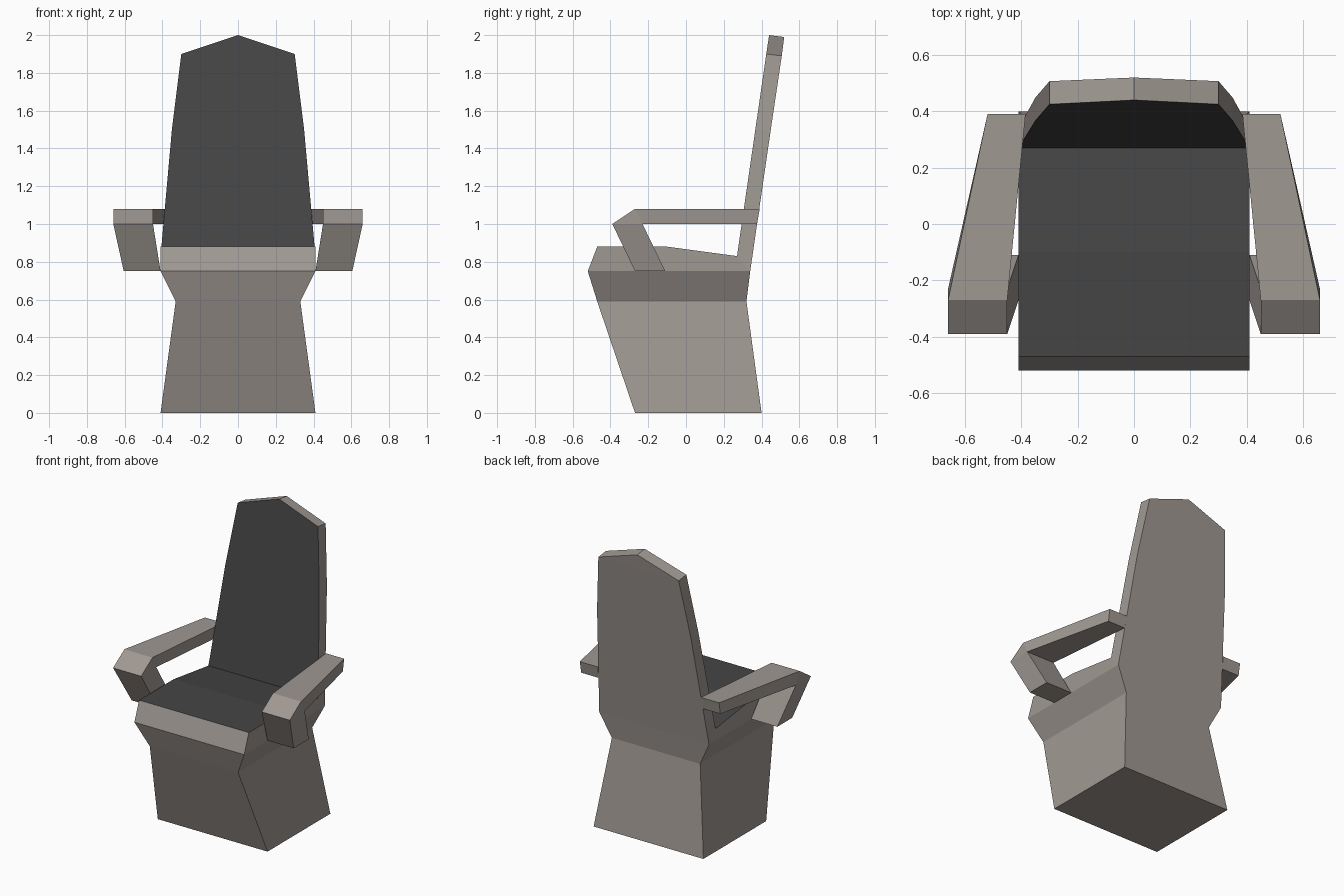
import bpy, bmesh

if "Cube" in bpy.data.objects:
    bpy.data.objects.remove(bpy.data.objects["Cube"])


def material(name, rgb):
    m = bpy.data.materials.new(name)
    m.diffuse_color = (*rgb, 1.0)
    m.use_nodes = True
    m.node_tree.nodes["Principled BSDF"].inputs["Base Color"].default_value = m.diffuse_color
    return m


STONE = material("warm grey", (0.35, 0.315, 0.29))
CUSHION = material("charcoal", (0.06, 0.06, 0.06))


def part(name, profile, sides, open_edges=(), dark_edges=(), inner=False):
    """Right half of a part, mirrored in x. The profile runs clockwise seen
    from +x as (y, z, inner x, outer x); sides lists the outer faces."""
    bm = bmesh.new()
    ins = [bm.verts.new((xi, y, z)) for y, z, xi, xo in profile]
    outs = [bm.verts.new((xo, y, z)) for y, z, xi, xo in profile]
    n = len(profile)
    for i in range(n):
        if i not in open_edges:
            j = (i + 1) % n
            f = bm.faces.new((ins[i], outs[i], outs[j], ins[j]))
            f.material_index = 1 if i in dark_edges else 0
    for side in sides:
        bm.faces.new([outs[i] for i in reversed(side)])
        if inner:
            bm.faces.new([ins[i] for i in side])
    bmesh.ops.remove_doubles(bm, verts=bm.verts[:], dist=0.0005)
    mesh = bpy.data.meshes.new(name)
    bm.to_mesh(mesh)
    bm.free()
    mesh.materials.append(STONE)
    mesh.materials.append(CUSHION)
    ob = bpy.data.objects.new(name, mesh)
    bpy.context.collection.objects.link(ob)
    mod = ob.modifiers.new("mirror", 'MIRROR')
    mod.use_axis[0] = True
    mod.use_clip = True


# Waisted pedestal, open where the seat sits on it
part("pedestal",
     [(-.27, 0, 0, .41), (-.47, .59, 0, .33), (-.52, .75, 0, .41),
      (.34, .75, 0, .41), (.32, .59, 0, .33), (.40, 0, 0, .41)],
     [(0, 1, 4, 5), (1, 2, 3, 4)], open_edges=(2,))

# Seat with dark top that dips towards the back
part("seat",
     [(-.52, .75, 0, .41), (-.47, .88, 0, .41), (-.10, .88, 0, .41),
      (.27, .83, 0, .41), (.34, .75, 0, .41)],
     [(0, 1, 2, 3, 4)], open_edges=(3, 4), dark_edges=(1, 2))

# Leaning, tapered backrest with a pointed top and dark front
part("backrest",
     [(.27, .83, 0, .41), (.367, 1.5, 0, .35), (.425, 1.9, 0, .30),
      (.44, 2.0, 0, 0), (.52, 1.99, 0, 0),
      (.507, 1.89, 0, .30), (.449, 1.5, 0, .35), (.34, .75, 0, .41)],
     [(0, 1, 6, 7), (1, 2, 5, 6), (2, 3, 4, 5)],
     open_edges=(7,), dark_edges=(0, 1, 2))

# Splayed armrests with slanted front supports
part("armrests",
     [(-.39, 1.0, .45, .66), (-.27, 1.08, .45, .66), (.39, 1.08, .385, .52),
      (.376, 1.0, .39, .52), (-.23, 1.0, .45, .66),
      (-.11, .75, .41, .605), (-.27, .75, .41, .605)],
     [(1, 2, 3, 4), (0, 1, 4), (0, 4, 5, 6)], inner=True)
